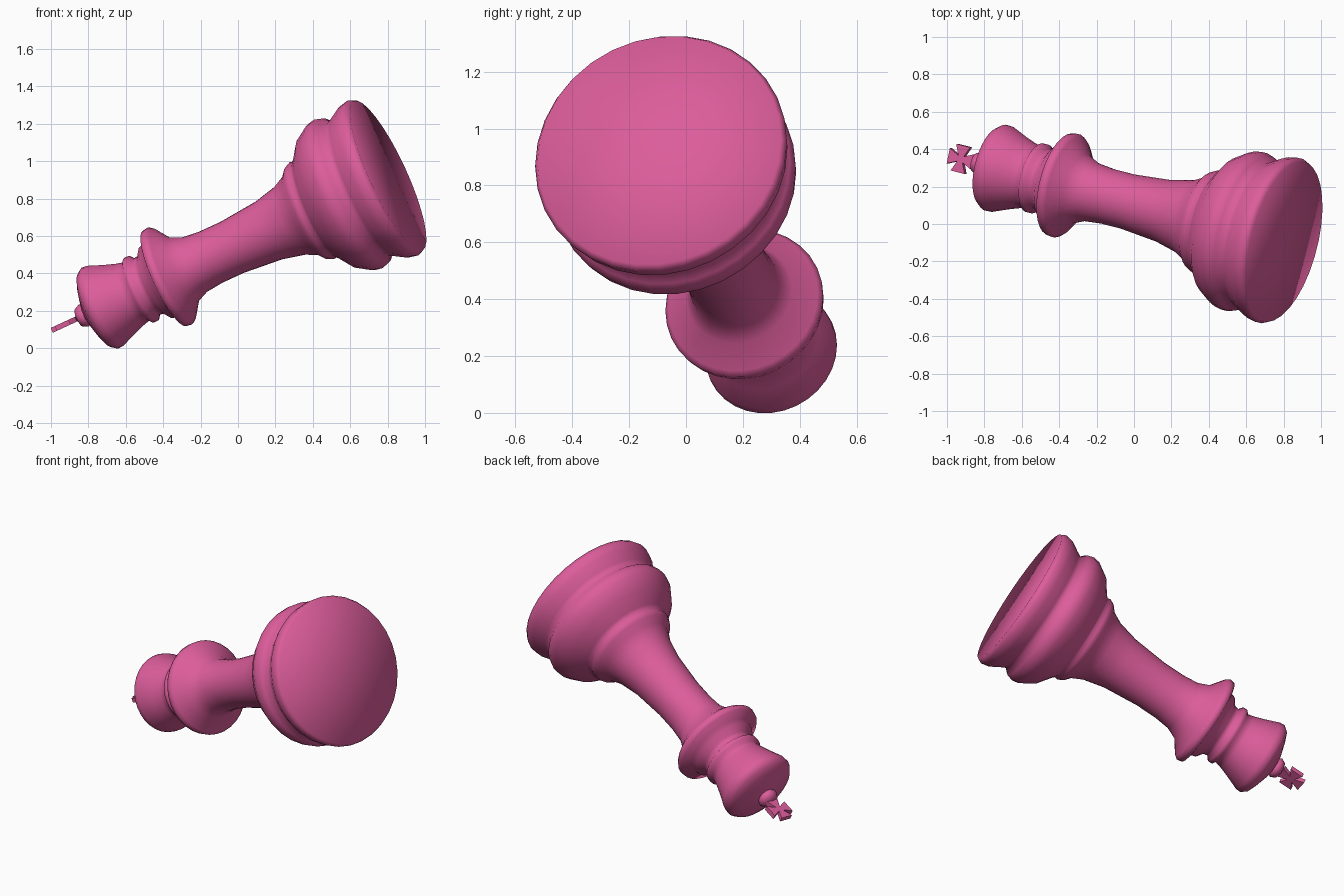
import bpy
import bmesh
from math import pi
from mathutils import Matrix, Vector

if "Cube" in bpy.data.objects:
    bpy.data.objects.remove(bpy.data.objects["Cube"], do_unlink=True)

# Single pink colour
pink = bpy.data.materials.new("rose_pink")
pink.use_nodes = True
colour = (0.72, 0.11, 0.33, 1)
pink.diffuse_color = colour
pink.node_tree.nodes["Principled BSDF"].inputs["Base Color"].default_value = colour

# Fallen pose: local z runs along the piece from the foot to the cross
axis = Vector((-0.885, 0.227, -0.407)).normalized()
normal = axis.cross(Vector((0, 1, 0))).normalized()
side = normal.cross(axis)
pose = Matrix((side, normal, axis)).transposed().to_4x4()
pose.translation = Vector((0.785, -0.09, 0.915))


def make_object(name, bm):
    """Turn a bmesh into a posed, coloured object."""
    bmesh.ops.recalc_face_normals(bm, faces=bm.faces)
    mesh = bpy.data.meshes.new(name)
    bm.to_mesh(mesh)
    bm.free()
    mesh.materials.append(pink)
    obj = bpy.data.objects.new(name, mesh)
    bpy.context.collection.objects.link(obj)
    obj.matrix_world = pose
    return obj


def lathe(name, profile, steps=32):
    """Spin a (radius, height) profile around the local z axis."""
    bm = bmesh.new()
    verts = [bm.verts.new((r, 0, h)) for r, h in profile]
    edges = [bm.edges.new(pair) for pair in zip(verts, verts[1:])]
    bmesh.ops.spin(bm, geom=verts + edges, cent=(0, 0, 0), axis=(0, 0, 1),
                   angle=2 * pi, steps=steps, use_duplicate=False)
    bmesh.ops.remove_doubles(bm, verts=bm.verts, dist=0.0005)
    obj = make_object(name, bm)
    for face in obj.data.polygons:
        face.use_smooth = True
    return obj


def flared_cross(name, centre, span, flare, waist, thickness):
    """Extrude a four-armed cross whose arms widen outwards."""
    bm = bmesh.new()
    points = []
    for quarter in range(4):
        turn = Matrix.Rotation(quarter * pi / 2, 2)
        for corner in ((flare, span), (-flare, span), (-waist, waist)):
            points.append(turn @ Vector(corner))
    face = bm.faces.new([bm.verts.new((p.x, -thickness / 2, p.y + centre))
                         for p in points])
    extruded = bmesh.ops.extrude_face_region(bm, geom=[face])["geom"]
    moved = [v for v in extruded if isinstance(v, bmesh.types.BMVert)]
    bmesh.ops.translate(bm, verts=moved, vec=(0, thickness, 0))
    return make_object(name, bm)


# Wide foot with two stacked swellings
foot = [(0, -0.01), (0.44, -0.02), (0.455, 0.01), (0.445, 0.06), (0.41, 0.12),
        (0.395, 0.15), (0.425, 0.18), (0.437, 0.22), (0.43, 0.26),
        (0.38, 0.34), (0.3, 0.4), (0.28, 0.42), (0.285, 0.44), (0.27, 0.47)]
# Slender waisted shaft
shaft = [(0.235, 0.5), (0.2, 0.57), (0.17, 0.7), (0.15, 0.92), (0.15, 1.05),
         (0.16, 1.15), (0.19, 1.22)]
# Collar and two neck rings
collar = [(0.27, 1.28), (0.285, 1.3), (0.28, 1.33), (0.22, 1.35), (0.21, 1.38),
          (0.17, 1.41), (0.165, 1.44), (0.19, 1.46), (0.19, 1.485), (0.17, 1.5)]
# Flared head with a domed top
head = [(0.18, 1.54), (0.2, 1.6), (0.235, 1.69), (0.237, 1.72), (0.215, 1.75),
        (0.17, 1.77), (0.08, 1.8), (0, 1.81)]
lathe("body", foot + shaft + collar + head)

# Finial knob and cross
knob = [(0, 1.78), (0.05, 1.79), (0.065, 1.82), (0.05, 1.85), (0, 1.865)]
lathe("finial_knob", knob, 16)
flared_cross("finial_cross", centre=1.93, span=0.073, flare=0.042,
             waist=0.016, thickness=0.028)
